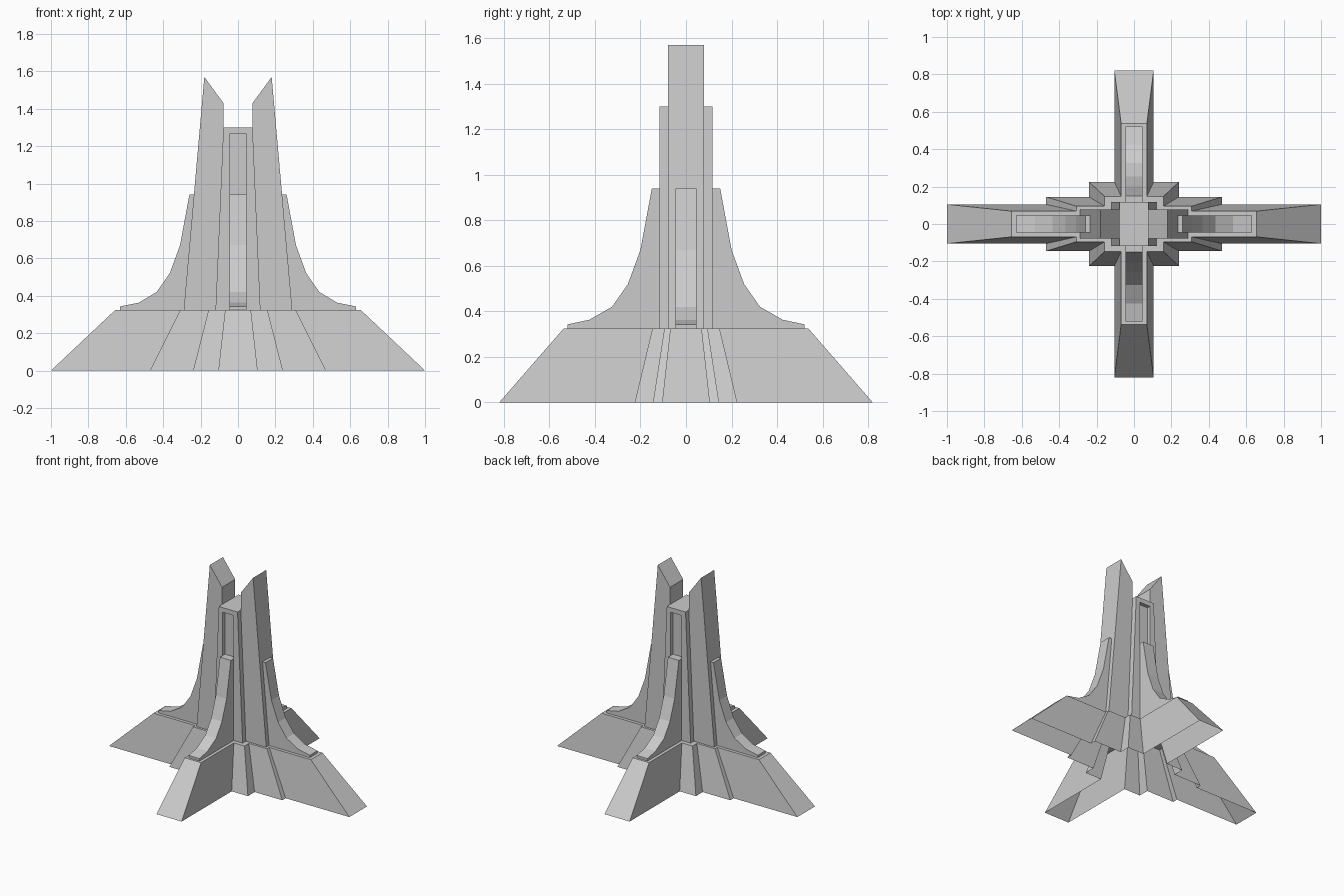
import bpy, bmesh

if "Cube" in bpy.data.objects:
    bpy.data.objects.remove(bpy.data.objects["Cube"])

BASE = 0.325


def finish(name, bm):
    bmesh.ops.recalc_face_normals(bm, faces=bm.faces)
    mesh = bpy.data.meshes.new(name)
    bm.to_mesh(mesh)
    bm.free()
    ob = bpy.data.objects.new(name, mesh)
    bpy.context.collection.objects.link(ob)
    return ob


def loft(bm, a, b, cap_a=True):
    """Join two matching outlines with side walls and end caps."""
    va = [bm.verts.new(p) for p in a]
    vb = [bm.verts.new(p) for p in b]
    n = len(va)
    for i in range(n):
        j = (i + 1) % n
        bm.faces.new((va[i], va[j], vb[j], vb[i]))
    bm.faces.new(vb)
    if cap_a:
        bm.faces.new(va)


def slab(name, profile, half, sign=1, along_y=False):
    """Extrude an upright (r, z) profile to both sides of an axis."""
    bm = bmesh.new()
    place = (lambda r, w, z: (w, r, z)) if along_y else (lambda r, w, z: (r, w, z))
    loft(bm, [place(sign * r, -half, z) for r, z in profile],
         [place(sign * r, half, z) for r, z in profile])
    return finish(name, bm)


# Stepped cross base: tapered shell, open underneath
quarter = [(1, .105), (.47, .105), (.47, .145), (.24, .145),
           (.24, .225), (.105, .225), (.105, .82)]
outline = (quarter + [(-x, y) for x, y in reversed(quarter)]
           + [(-x, -y) for x, y in quarter] + [(x, -y) for x, y in reversed(quarter)])
bm = bmesh.new()
T = 0.655
loft(bm, [(x, y, 0) for x, y in outline],
     [(x * T, y * T, BASE) for x, y in outline], cap_a=False)
finish("stepped_base", bm)

# Twin side towers with slanted tips
half_tower = [(.29, BASE), (.18, 1.57), (.078, 1.43), (.078, 1.28)]
slab("twin_towers", half_tower + [(-r, z) for r, z in reversed(half_tower)], 0.078)

# Central block with a recessed panel on front and back
bm = bmesh.new()
D, R, TOP = 0.117, 0.09, 1.3
corners = [(-.12, BASE), (.12, BASE), (.078, TOP), (-.078, TOP)]
panel = [(-.045, BASE + .005), (.045, BASE + .005), (.045, 1.265), (-.045, 1.265)]
ends = []
for s in (-1, 1):
    rings = [[bm.verts.new((x, s * y, z)) for x, z in pts]
             for pts, y in ((corners, D), (panel, D), (panel, R))]
    for a, b in zip(rings, rings[1:]):
        for i in range(4):
            j = (i + 1) % 4
            bm.faces.new((a[i], a[j], b[j], b[i]))
    bm.faces.new(rings[2])
    ends.append(rings[0])
for i in range(4):
    j = (i + 1) % 4
    bm.faces.new((ends[0][i], ends[0][j], ends[1][j], ends[1][i]))
finish("central_block", bm)

# Curved buttress fins on the four arms
side_fin = [(.2, BASE), (.2, .94), (.26, .94), (.31, .67), (.365, .52),
            (.435, .42), (.53, .363), (.63, .343), (.63, BASE)]
front_fin = [(.07, BASE), (.07, .94), (.15, .94), (.2, .67), (.255, .52),
             (.325, .42), (.425, .363), (.52, .343), (.52, BASE)]
for s, side, face in ((-1, "left", "front"), (1, "right", "back")):
    slab(side + "_buttress", side_fin, 0.045, s)
    slab(face + "_buttress", front_fin, 0.045, s, along_y=True)
